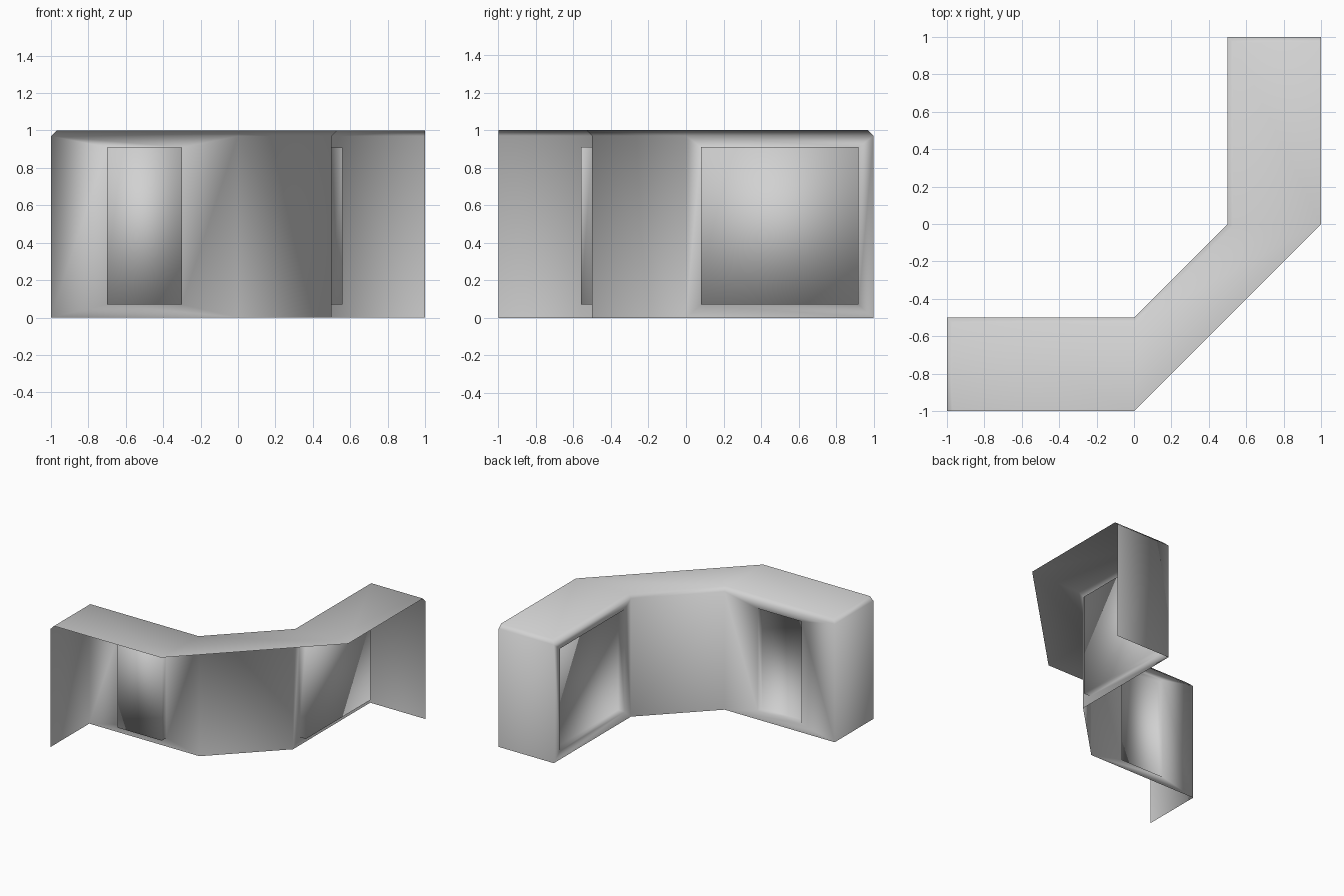
import bpy
import bmesh
from mathutils import Vector

cube = bpy.data.objects.get("Cube")
if cube:
    bpy.data.objects.remove(cube)

HEIGHT, BEVEL, DEPTH = 1.0, 0.03, 0.06
SILL, HEAD = 0.07, 0.91

# Walled side of the plan; the outer side and the underside stay open
path = [Vector(p) for p in
        [(-1, -1), (-1, -0.5), (0, -0.5), (0.5, 0), (0.5, 1), (1, 1)]]
open_side = [Vector((1, 0)), Vector((0, -1))]
# Wall segment index -> start and end of its recess, as fractions of its length
recesses = {1: (0.3, 0.7), 3: (0.08, 0.92)}


def inward(a, b):
    d = (b - a).normalized()
    return Vector((d.y, -d.x))


normals = [inward(a, b) for a, b in zip(path, path[1:])]


def miter(i):
    n1 = normals[max(i - 1, 0)]
    n2 = normals[min(i, len(normals) - 1)]
    return (n1 + n2) / (1 + n1.dot(n2))


bm = bmesh.new()


def vert(p, z):
    return bm.verts.new((p.x, p.y, z))


def ring_faces(outer, inner):
    for i in range(4):
        j = (i + 1) % 4
        bm.faces.new((outer[i], outer[j], inner[j], inner[i]))


low = [vert(p, 0) for p in path]
mid = [vert(p, HEIGHT - BEVEL) for p in path]
rim = [vert(p + miter(i) * BEVEL, HEIGHT) for i, p in enumerate(path)]

for i, (a, b) in enumerate(zip(path, path[1:])):
    # Chamfer between wall and top
    bm.faces.new((mid[i + 1], mid[i], rim[i], rim[i + 1]))
    wall = (low[i + 1], low[i], mid[i], mid[i + 1])
    if i not in recesses:
        bm.faces.new(wall)
        continue
    # Wall frame, jambs and back panel of the recess
    s, e = (a.lerp(b, t) for t in recesses[i])
    corners = [(e, SILL), (s, SILL), (s, HEAD), (e, HEAD)]
    mouth = [vert(p, z) for p, z in corners]
    back = [vert(p + normals[i] * DEPTH, z) for p, z in corners]
    ring_faces(wall, mouth)
    ring_faces(mouth, back)
    bm.faces.new(back)

# Flat top
top = bm.faces.new(rim + [vert(p, HEIGHT) for p in open_side])
top.normal_update()
if top.normal.z < 0:
    top.normal_flip()

for f in bm.faces:
    f.smooth = True

mesh = bpy.data.meshes.new("corner_wall")
bm.to_mesh(mesh)
bm.free()

grey = bpy.data.materials.new("light_grey")
grey.use_nodes = True
colour = (0.64, 0.64, 0.64, 1)
grey.diffuse_color = colour
grey.node_tree.nodes["Principled BSDF"].inputs["Base Color"].default_value = colour
mesh.materials.append(grey)

obj = bpy.data.objects.new("corner_wall", mesh)
bpy.context.collection.objects.link(obj)
